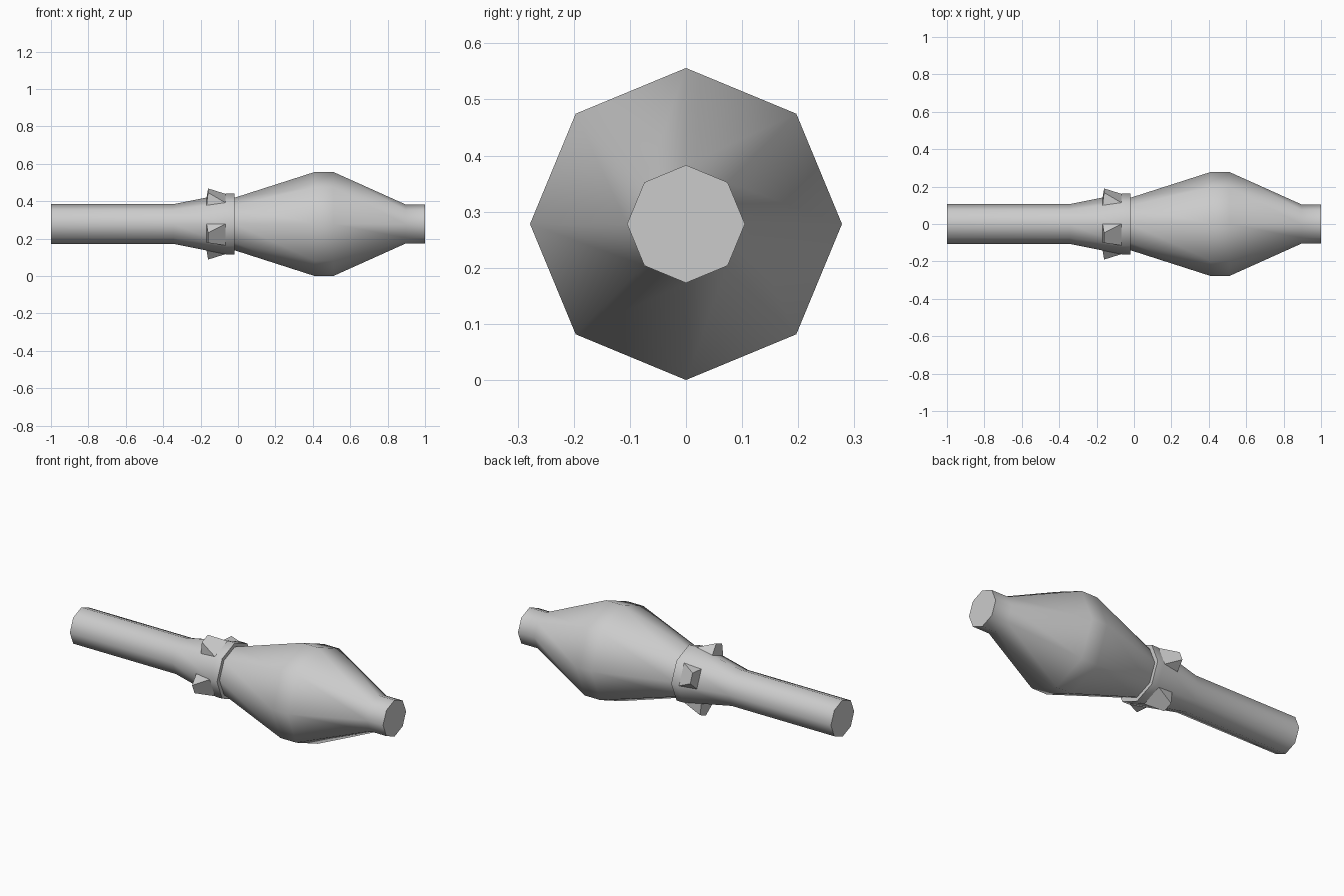
import bpy, bmesh
from math import sin, cos, radians

if "Cube" in bpy.data.objects:
    bpy.data.objects.remove(bpy.data.objects["Cube"])

SIDES = 8
AXIS_Z = 0.278


def ring_point(x, r, deg):
    a = radians(deg)
    return (x, r * cos(a), AXIS_Z + r * sin(a))


def finish(name, bm, angle):
    bmesh.ops.recalc_face_normals(bm, faces=bm.faces)
    mesh = bpy.data.meshes.new(name)
    bm.to_mesh(mesh)
    bm.free()
    ob = bpy.data.objects.new(name, mesh)
    bpy.context.collection.objects.link(ob)
    bpy.ops.object.select_all(action='DESELECT')
    ob.select_set(True)
    bpy.context.view_layer.objects.active = ob
    if angle:
        bpy.ops.object.shade_smooth_by_angle(angle=radians(angle))
    return ob


# Octagonal body turned around the x axis: tube, flared collar, bulb, nose
profile = [(-1.0, 0.106), (-0.345, 0.106), (-0.06, 0.163), (-0.02, 0.163),
           (-0.02, 0.14), (0.41, 0.278), (0.51, 0.278), (0.895, 0.105),
           (1.0, 0.105)]
bm = bmesh.new()
rings = [[bm.verts.new(ring_point(x, r, 360 * i / SIDES)) for i in range(SIDES)]
         for x, r in profile]
for a, b in zip(rings, rings[1:]):
    for i in range(SIDES):
        j = (i + 1) % SIDES
        bm.faces.new((a[i], a[j], b[j], b[i]))
bm.faces.new(rings[0])
bm.faces.new(rings[-1])
finish("body", bm, 50)

# Four wedge vents on every other side of the flare
for k in range(4):
    mid = 22.5 + 90 * k
    bm = bmesh.new()
    pts = [ring_point(x, r, mid + s * half)
           for x, r, half in ((-0.168, 0.141, 22.5),   # back edge on the flare
                              (-0.16, 0.196, 8.5),     # raised lip
                              (-0.068, 0.1615, 22.5))  # front edge on the flare
           for s in (-1, 1)]
    v = [bm.verts.new(p) for p in pts]
    for f in ((0, 1, 3, 2), (2, 3, 5, 4), (0, 1, 5, 4), (0, 2, 4), (1, 3, 5)):
        bm.faces.new([v[i] for i in f])
    finish(f"vent_{k + 1}", bm, 0)
